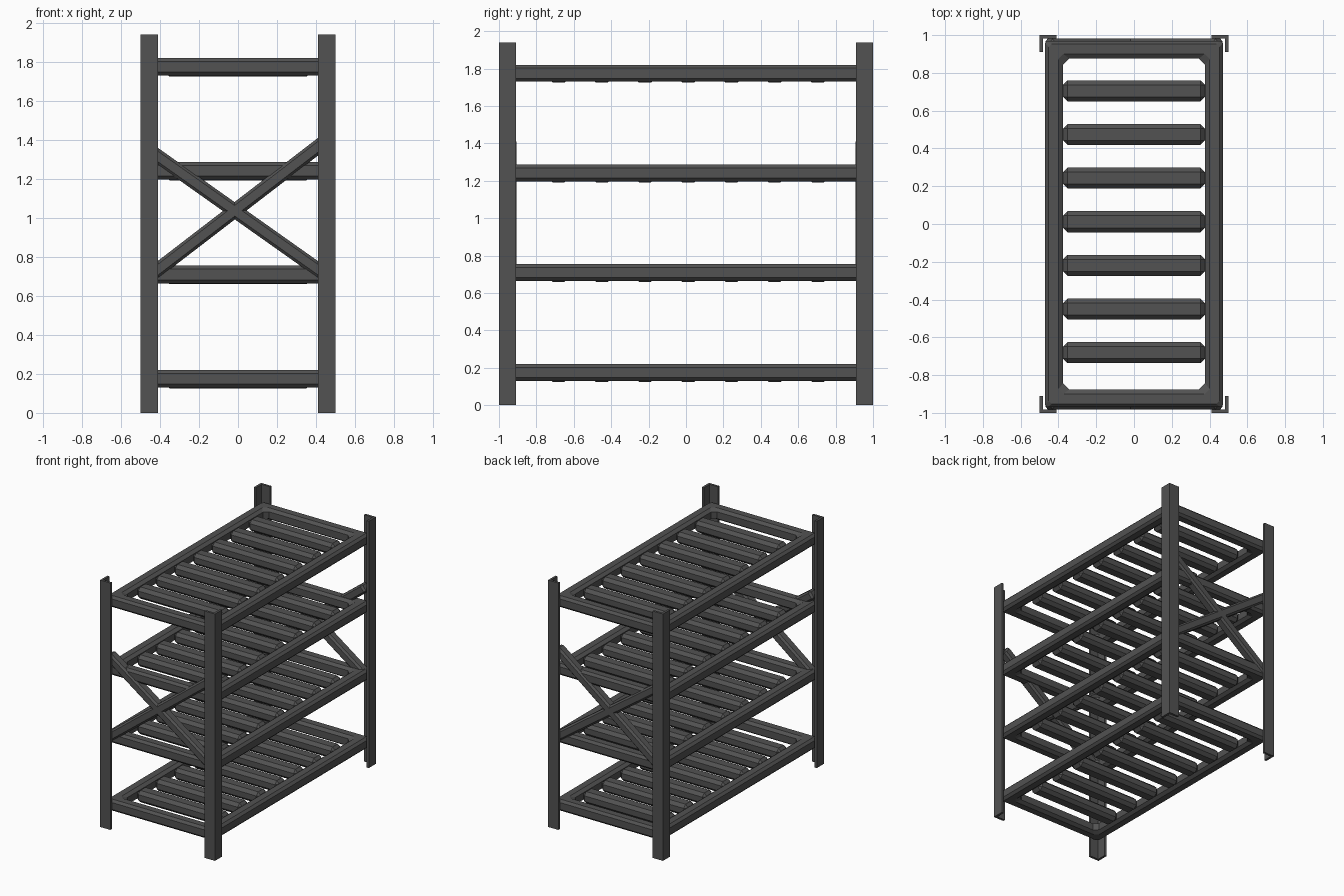
import bpy, bmesh, math
from mathutils import Matrix, Vector

if "Cube" in bpy.data.objects:
    bpy.data.objects.remove(bpy.data.objects["Cube"])

steel = bpy.data.materials.new("dark_steel")
steel.diffuse_color = (0.085, 0.085, 0.085, 1)
steel.use_nodes = True
steel.node_tree.nodes["Principled BSDF"].inputs["Base Color"].default_value = steel.diffuse_color


def add_object(name, bm):
    bmesh.ops.recalc_face_normals(bm, faces=bm.faces[:])
    mesh = bpy.data.meshes.new(name)
    bm.to_mesh(mesh)
    bm.free()
    mesh.materials.append(steel)
    obj = bpy.data.objects.new(name, mesh)
    bpy.context.collection.objects.link(obj)
    return obj


def chamfered_bar(name, center, size, bevel, tilt=0.0):
    """Box with chamfered edges, tilted around the y axis."""
    bm = bmesh.new()
    bmesh.ops.create_cube(bm, size=1, matrix=Matrix.Diagonal((*size, 1)))
    bmesh.ops.bevel(bm, geom=bm.edges[:], offset=bevel, segments=1,
                    affect='EDGES', profile=0.5)
    bm.transform(Matrix.Translation(center) @ Matrix.Rotation(-tilt, 4, 'Y'))
    return add_object(name, bm)


def angle_post(name, sx, sy, height=1.94, w=0.09, t=0.018):
    """L-section corner upright."""
    profile = [(0, 0), (w, 0), (w, t), (t, t), (t, w), (0, w)]
    bm = bmesh.new()
    face = bm.faces.new([bm.verts.new((sx * (0.5 - a), sy * (1 - b), 0))
                         for a, b in profile])
    ext = bmesh.ops.extrude_face_region(bm, geom=[face])
    top = [v for v in ext["geom"] if isinstance(v, bmesh.types.BMVert)]
    bmesh.ops.translate(bm, verts=top, vec=(0, 0, height))
    add_object(name, bm)


def shelf_frame(name, z0, z1, hx=0.47, hy=0.97, width=0.095):
    """Closed rectangular frame with an eight-sided section."""
    b, c = 0.018, 0.025
    profile = [(0, z0 + b), (0, z1 - b), (b, z1), (width - c, z1),
               (width, z1 - b), (width, z0 + b), (width - c, z0), (b, z0)]
    bm = bmesh.new()
    rings = []
    for d, z in profile:
        x, y = hx - d, hy - d
        k = 0.012 + 0.02 * d / width      # cut across the corners
        loop = [(x - k, y), (x, y - k), (x, -y + k), (x - k, -y),
                (-x + k, -y), (-x, -y + k), (-x, y - k), (-x + k, y)]
        rings.append([bm.verts.new((px, py, z)) for px, py in loop])
    for i in range(8):
        r, s = rings[i], rings[(i + 1) % 8]
        for j in range(8):
            n = (j + 1) % 8
            bm.faces.new((r[j], r[n], s[n], s[j]))
    add_object(name, bm)


# Corner uprights
for side, sx in (("left", -1), ("right", 1)):
    for end, sy in (("front", -1), ("back", 1)):
        angle_post(f"{end}_{side}_post", sx, sy)

# Shelves with seven loose slats each
for n, (z0, z1) in enumerate([(0.13, 0.22), (0.665, 0.755),
                              (1.197, 1.287), (1.73, 1.82)], 1):
    shelf_frame(f"shelf_{n}_frame", z0, z1)
    for i in range(7):
        y = 0.012 + (i - 3) * 0.231
        chamfered_bar(f"shelf_{n}_slat_{i + 1}", Vector((0, y, (z0 + z1) / 2 - 0.004)),
                      (0.75, 0.112, 0.092), 0.024)

# Crossed braces on both ends
for end, sy in (("front", -1), ("back", 1)):
    for kind, za, zb in (("rising", 0.735, 1.365), ("falling", 1.315, 0.735)):
        slope = (zb - za) / 0.82
        tilt = math.atan(slope)
        chamfered_bar(f"{end}_{kind}_brace", Vector((0, sy * 0.943, (za + zb) / 2)),
                      (0.91 / math.cos(tilt), 0.076, 0.072), 0.014, tilt)
